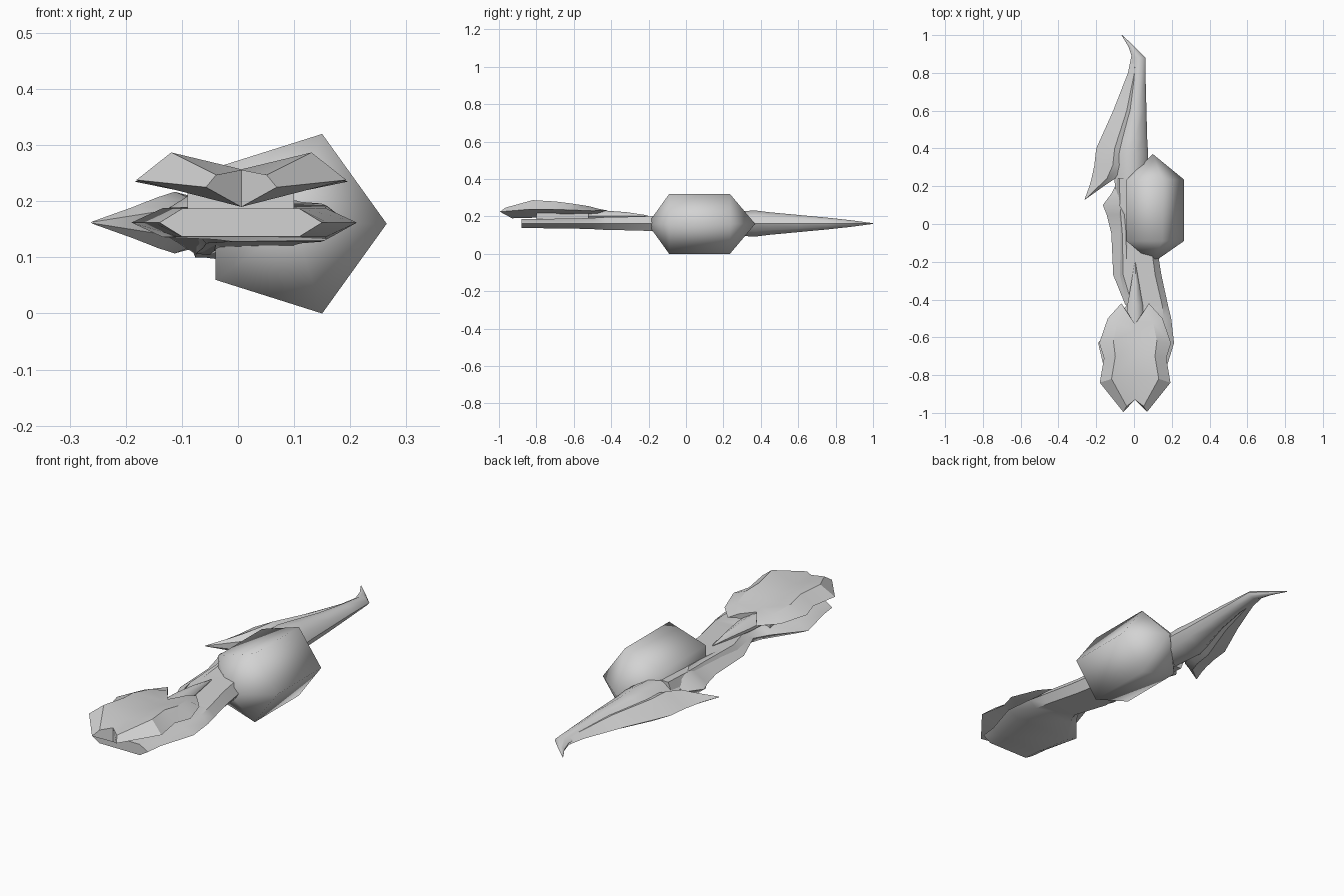
import bpy, bmesh, math

grey = bpy.data.materials.new("plain grey")
grey.diffuse_color = (0.65, 0.65, 0.65, 1)


def finish(name, bm, angle=40):
    bmesh.ops.remove_doubles(bm, verts=bm.verts, dist=0.0005)
    bmesh.ops.recalc_face_normals(bm, faces=bm.faces)
    me = bpy.data.meshes.new(name)
    bm.to_mesh(me)
    bm.free()
    me.materials.append(grey)
    ob = bpy.data.objects.new(name, me)
    bpy.context.collection.objects.link(ob)
    bpy.ops.object.select_all(action='DESELECT')
    ob.select_set(True)
    bpy.context.view_layer.objects.active = ob
    bpy.ops.object.shade_smooth_by_angle(angle=math.radians(angle))
    return ob


def loft(name, rows, profile, zc=0.162, angle=40):
    """Skin cross-sections; each row is (y, left x, right x, half height)."""
    bm = bmesh.new()
    rings = [[bm.verts.new((l + (r - l) * u, y, zc + h * v)) for u, v in profile]
             for y, l, r, h in rows]
    n = len(profile)
    for a, b in zip(rings, rings[1:]):
        for i in range(n):
            j = (i + 1) % n
            bm.faces.new((a[i], a[j], b[j], b[i]))
    bm.faces.new(rings[0])
    bm.faces.new(rings[-1][::-1])
    return finish(name, bm, angle)


flat_hex = [(0, 0), (.14, 1), (.86, 1), (1, 0), (.86, -1), (.14, -1)]
lens = [(0, 0), (.65, 1), (1, .6), (1, -.6), (.65, -1)]
rounded = [(0, .25), (.3, .9), (.6, 1), (.88, .6), (1, 0),
           (.88, -.6), (.6, -1), (.3, -.9), (0, -.25)]

# flat front body running back under the orb
loft("body", [(-.88, -.14, .15, .025), (-.80, -.15, .16, .025),
              (-.63, -.19, .212, .026), (-.50, -.08, .197, .030),
              (-.43, -.04, .18, .034), (-.27, -.09, .145, .037),
              (-.05, -.09, .11, .045), (.10, -.10, .08, .055),
              (.24, -.10, .07, .062)], flat_hex)

# thin fin on the left of the middle
loft("side_fin", [(-.43, -.045, -.03, .008), (-.27, -.11, 0, .035),
                  (-.05, -.12, 0, .050), (.05, -.145, 0, .058),
                  (.10, -.165, -.03, .055), (.16, -.12, -.04, .05),
                  (.22, -.09, -.05, .03)], lens)

# tapering tail spine with a bent tip
loft("tail_spine", [(.18, -.10, .07, .060), (.37, -.11, .075, .070),
                    (.45, -.09, .07, .060), (.60, -.04, .066, .046),
                    (.75, -.015, .062, .032), (.88, -.01, .062, .018),
                    (.94, -.03, .002, .010), (1.0, -.066, -.062, .002)], rounded)

# hooked blade along the left of the tail
loft("tail_blade", [(.13, -.262, -.258, .002), (.20, -.236, -.16, .028),
                    (.24, -.225, -.10, .045), (.31, -.21, -.06, .055),
                    (.40, -.20, -.05, .052), (.60, -.11, 0, .036),
                    (.80, -.032, .02, .018), (.90, -.012, .02, .010)], lens)

# five-sided orb with pointed ends
bm = bmesh.new()
section = [(-.04, .06), (.15, 0), (.265, .16), (.15, .32), (-.04, .26)]
rings = [[bm.verts.new((x, y, z)) for x, z in section] for y in (-.09, .235)]
tips = [bm.verts.new((.10, y, .16)) for y in (-.205, .37)]
for i in range(5):
    j = (i + 1) % 5
    bm.faces.new((rings[0][i], rings[0][j], rings[1][j], rings[1][i]))
    for ring, tip in zip(rings, tips):
        bm.faces.new((ring[i], ring[j], tip))
finish("orb", bm, 62)

# head plate: outer edge, ridge, centre line and keel for each station
stations = [
    [(.063, -.995, .225), (.045, -.965, .247), (0, -.93, .256), (0, -.93, .190)],
    [(.187, -.84, .238), (.125, -.82, .287), (0, -.82, .257), (0, -.82, .193)],
    [(.165, -.71, .238), (.105, -.70, .280), (0, -.70, .257), (0, -.70, .196)],
    [(.190, -.63, .235), (.115, -.62, .270), (0, -.62, .250), (0, -.62, .198)],
    [(.145, -.50, .230), (.095, -.52, .255), (0, -.56, .242), (0, -.56, .200)],
    [(.073, -.42, .232), (.045, -.465, .240), (0, -.53, .236), (0, -.53, .200)]]
bm = bmesh.new()
for s in (1, -1):
    grid = [[bm.verts.new((.006 + s * x, y, z)) for x, y, z in st] for st in stations]
    for a, b in zip(grid, grid[1:]):
        for i, j in ((0, 1), (1, 2), (3, 0)):
            bm.faces.new((a[i], a[j], b[j], b[i]))
    bm.faces.new(grid[0])
    bm.faces.new(grid[-1])
finish("head_plate", bm, 25)

# spike behind the head
loft("neck_spike", [(-.58, -.045, .057, .025), (-.43, -.035, .047, .028),
                    (-.32, -.016, .028, .020), (-.205, .004, .008, .003)],
     rounded, zc=.203)

# block joining head and body
loft("neck_block", [(-.80, -.09, .10, .022), (-.52, -.07, .08, .022)],
     [(0, -1), (0, 1), (1, 1), (1, -1)], zc=.195)
